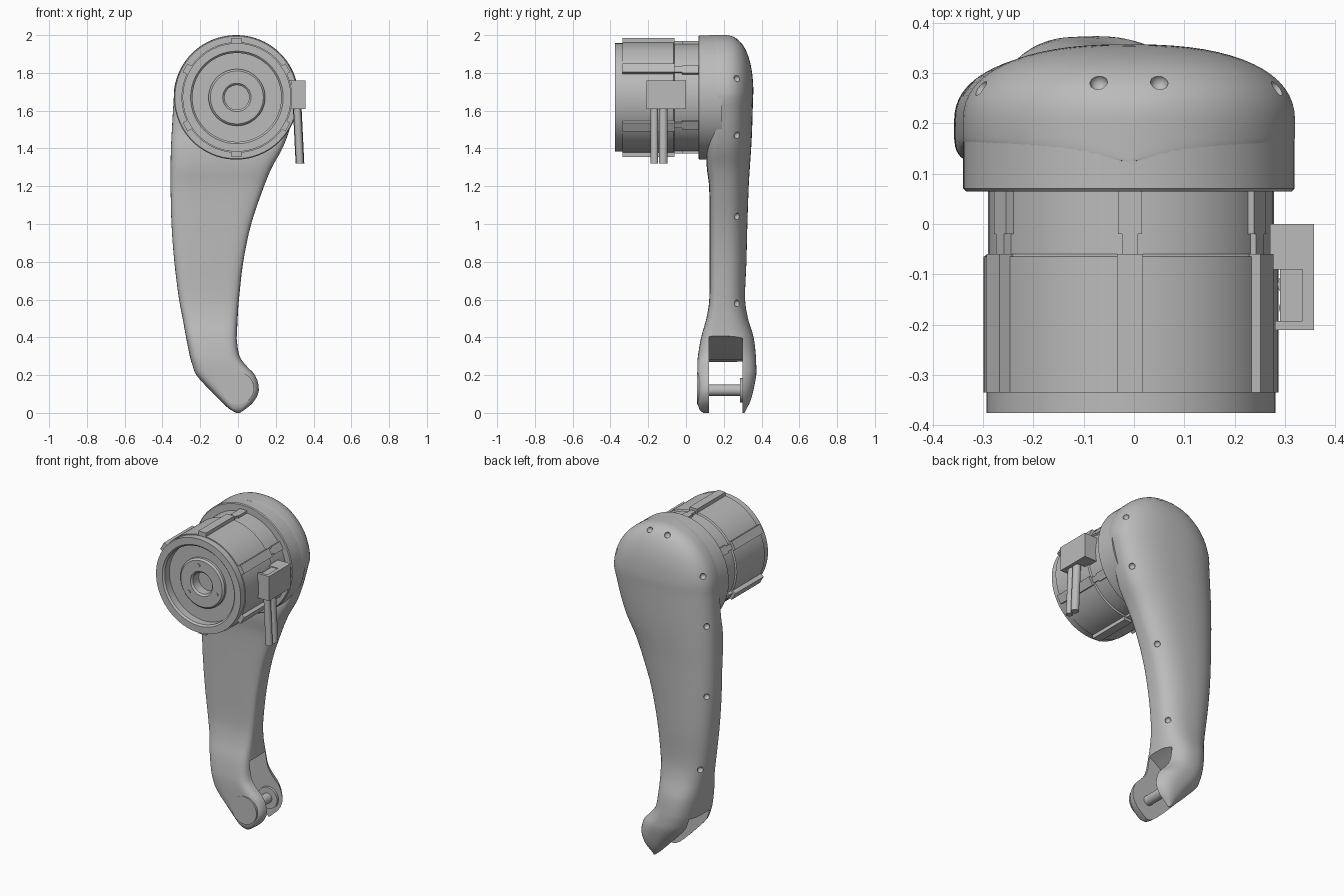
import bpy, bmesh
from math import sin, cos, pi, radians
from mathutils import Matrix, Vector

cube = bpy.data.objects.get("Cube")
if cube:
    bpy.data.objects.remove(cube, do_unlink=True)

grey = bpy.data.materials.new("plain grey")
grey.use_nodes = True
colour = (0.5, 0.5, 0.5, 1)
grey.diffuse_color = colour
grey.node_tree.nodes["Principled BSDF"].inputs["Base Color"].default_value = colour

HX, HZ, HR = -0.01, 1.67, 0.33     # head centre and radius
MID, POWER = 0.2, 2.4              # seam plane and roundness of the back


def finish(bm, name, smooth=True):
    """Turn a bmesh into a shaded, coloured object."""
    bmesh.ops.recalc_face_normals(bm, faces=bm.faces)
    mesh = bpy.data.meshes.new(name)
    bm.to_mesh(mesh)
    bm.free()
    mesh.materials.append(grey)
    obj = bpy.data.objects.new(name, mesh)
    bpy.context.collection.objects.link(obj)
    if smooth:
        shade(obj)
    return obj


def activate(obj):
    bpy.ops.object.select_all(action='DESELECT')
    obj.select_set(True)
    bpy.context.view_layer.objects.active = obj


def shade(obj):
    activate(obj)
    bpy.ops.object.shade_smooth_by_angle(angle=radians(35))


def bridge(bm, rings):
    """Skin a list of equal point rings and cap both ends."""
    loops = [[bm.verts.new(p) for p in ring] for ring in rings]
    n = len(loops[0])
    for a, b in zip(loops, loops[1:]):
        for i in range(n):
            j = (i + 1) % n
            bm.faces.new((a[i], a[j], b[j], b[i]))
    bm.faces.new(loops[0])
    bm.faces.new(loops[-1])


def lathe(name, profile, x, z, sides=64):
    """Revolve (radius, y) points about an axis parallel to y."""
    bm = bmesh.new()
    bridge(bm, [[(x + r * cos(2 * pi * i / sides), y, z + r * sin(2 * pi * i / sides))
                 for i in range(sides)] for r, y in profile])
    return finish(bm, name)


def add_box(bm, x, y, z, matrix=Matrix()):
    """Add a box given as (min, max) pairs."""
    size = Matrix.Diagonal((x[1] - x[0], y[1] - y[0], z[1] - z[0], 1))
    mid = Matrix.Translation([(a + b) / 2 for a, b in (x, y, z)])
    bmesh.ops.create_cube(bm, size=1, matrix=matrix @ mid @ size)


def cut(obj, cutter):
    cutter.hide_render = True
    mod = obj.modifiers.new("cut", 'BOOLEAN')
    mod.operation, mod.solver, mod.object = 'DIFFERENCE', 'EXACT', cutter
    activate(obj)
    bpy.ops.object.modifier_apply(modifier=mod.name)
    bpy.data.objects.remove(cutter, do_unlink=True)


# Leg sections: height, left edge, right edge, front, back
ROWS = [
    (1.67, -.34, .32, .125, .355), (1.5, -.35, .273, .125, .35),
    (1.4, -.355, .235, .11, .345), (1.3, -.357, .18, .11, .338),
    (1.2, -.357, .138, .122, .332), (1, -.352, .07, .125, .325),
    (.8, -.337, .028, .125, .32), (.6, -.312, .005, .123, .313),
    (.5, -.293, -.002, .108, .328), (.4, -.275, -.004, .08, .358),
    (.3, -.255, .01, .063, .37), (.25, -.242, .045, .06, .372),
    (.2, -.222, .092, .06, .372), (.12, -.15, .112, .06, .357),
    (.06, -.09, .085, .062, .34), (.02, -.045, .04, .07, .32),
    (0, -.01, .01, .09, .31)]


def section(z):
    """Smoothly interpolated leg section; the head is a round dome."""
    if z > HZ:
        t = min((z - HZ) / HR, 1)
        w = HR * max(1 - t * t, 0) ** .5 + .001
        return HX - w, HX + w, .125, MID + .155 * max(1 - t ** POWER, 0) ** (1 / POWER) + .002
    k = next(i for i in range(len(ROWS) - 1) if z >= ROWS[i + 1][0])
    a, b = ROWS[k], ROWS[k + 1]
    before, after = ROWS[max(k - 1, 0)], ROWS[min(k + 2, len(ROWS) - 1)]
    h = b[0] - a[0]
    t = (z - a[0]) / h
    out = []
    for c in range(1, 5):
        ma = (b[c] - before[c]) / (b[0] - before[0]) * h
        mb = (after[c] - a[c]) / (after[0] - a[0]) * h
        out.append(a[c] + ma * t + (3 * (b[c] - a[c]) - 2 * ma - mb) * t ** 2
                   + (ma + mb - 2 * (b[c] - a[c])) * t ** 3)
    return out


def ring(z, n=64):
    left, right, front, back = section(z)
    points = []
    for i in range(n):
        c, s = cos(2 * pi * i / n), sin(2 * pi * i / n)
        p, depth = (POWER, back - MID) if s >= 0 else (5, MID - front)
        # Superellipse: rounded at the back, nearly flat in front
        cx = abs(c) ** (2 / p) * (1 if c > 0 else -1)
        sy = abs(s) ** (2 / p) * (1 if s > 0 else -1)
        points.append(((left + right) / 2 + cx * (right - left) / 2, MID + sy * depth, z))
    return points


# Leg shell
heights = [HZ + HR * sin(pi / 2 * i / 20) for i in range(20, 0, -1)]
for a, b in zip(ROWS, ROWS[1:]):
    steps = 4 if a[0] > .3 else 3
    heights += [a[0] + (b[0] - a[0]) * i / steps for i in range(steps)]
bm = bmesh.new()
bridge(bm, [ring(z) for z in heights + [0]])
leg = finish(bm, "leg_shell", smooth=False)

# Fork slot in the foot
outline = [(-.4, -.1), (.4, -.1), (.4, .42), (.02, .42), (-.07, .37), (-.17, .28), (-.4, .25)]
bm = bmesh.new()
bridge(bm, [[(x, y, z) for x, z in outline] for y in (.122, .3)])
cut(leg, finish(bm, "slot_cutter", smooth=False))

# Small screw recesses along the rounded edge
bm = bmesh.new()
spots = [(x, .28, 1.965) for x in (-.07, .05)]
for z in (1.77, 1.47, 1.04, .58):
    left, right, front, back = section(z)
    reach = (right - left) / 2 * (1 - ((.27 - MID) / (back - MID)) ** POWER) ** (1 / POWER)
    spots += [((left + right) / 2 + side * reach, .27, z) for side in (-1, 1)]
for spot in spots:
    bmesh.ops.create_uvsphere(bm, u_segments=12, v_segments=8, radius=.018,
                              matrix=Matrix.Translation(spot))
cut(leg, finish(bm, "recess_cutter", smooth=False))
shade(leg)

# Round collar in front of the dome
lathe("head_collar", [(.01, .065), (.324, .065), (.329, .07), (.329, .19), (.01, .19)], HX, HZ, 96)

# Motor housing with recessed front and hollow hub
lathe("motor_housing", [
    (.001, -.28), (.065, -.28), (.065, -.335), (.075, -.345), (.14, -.345), (.15, -.335),
    (.15, -.32), (.235, -.32), (.235, -.365), (.245, -.375), (.287, -.375), (.287, -.335),
    (.293, -.335), (.293, -.065), (.284, -.06), (.284, .08), (.001, .08)], -.006, HZ, 96)

# Lengthwise ribs around the motor
bm = bmesh.new()
for i in range(6):
    turn = Matrix.Translation((-.008, 0, HZ)) @ Matrix.Rotation(i * pi / 3, 4, 'Y')
    add_box(bm, (-.026, .026), (-.335, -.06), (.26, .314), turn)
    add_box(bm, (-.016, .016), (-.06, -.02), (.26, .298), turn)
    add_box(bm, (-.024, .024), (-.02, .07), (.26, .298), turn)
finish(bm, "motor_ribs")

# Hub screws
for i in range(3):
    a = radians(100 + 120 * i)
    lathe("hub_screw", [(.011, -.35), (.011, -.34)], -.006 + .11 * cos(a), HZ + .11 * sin(a), 12)

# Cable connector: block, cover plate and end lip
bm = bmesh.new()
add_box(bm, (.27, .345), (-.09, 0), (1.61, 1.76))
add_box(bm, (.335, .357), (-.21, 0), (1.61, 1.76))
add_box(bm, (.28, .345), (-.21, -.193), (1.61, 1.76))
add_box(bm, (.29, .345), (-.2, -.08), (1.72, 1.755))
finish(bm, "cable_connector")

# Two cables
for name, y, r in (("front_cable", -.167, .02), ("back_cable", -.12, .023)):
    bm = bmesh.new()
    bridge(bm, [[(x + r * cos(pi * i / 12), y + r * sin(pi * i / 12), z) for i in range(24)]
                for x, z in ((.308, 1.73), (.328, 1.32))])
    finish(bm, name)

# Fork pin, its washers and the flush outer cap
lathe("fork_pin", [(.03, .11), (.03, .32)], 0, .12, 32)
lathe("pin_washer", [(.065, .285), (.065, .31)], 0, .12, 32)
lathe("front_pin_cap", [(.085, .057), (.085, .07)], 0, .13, 40)
